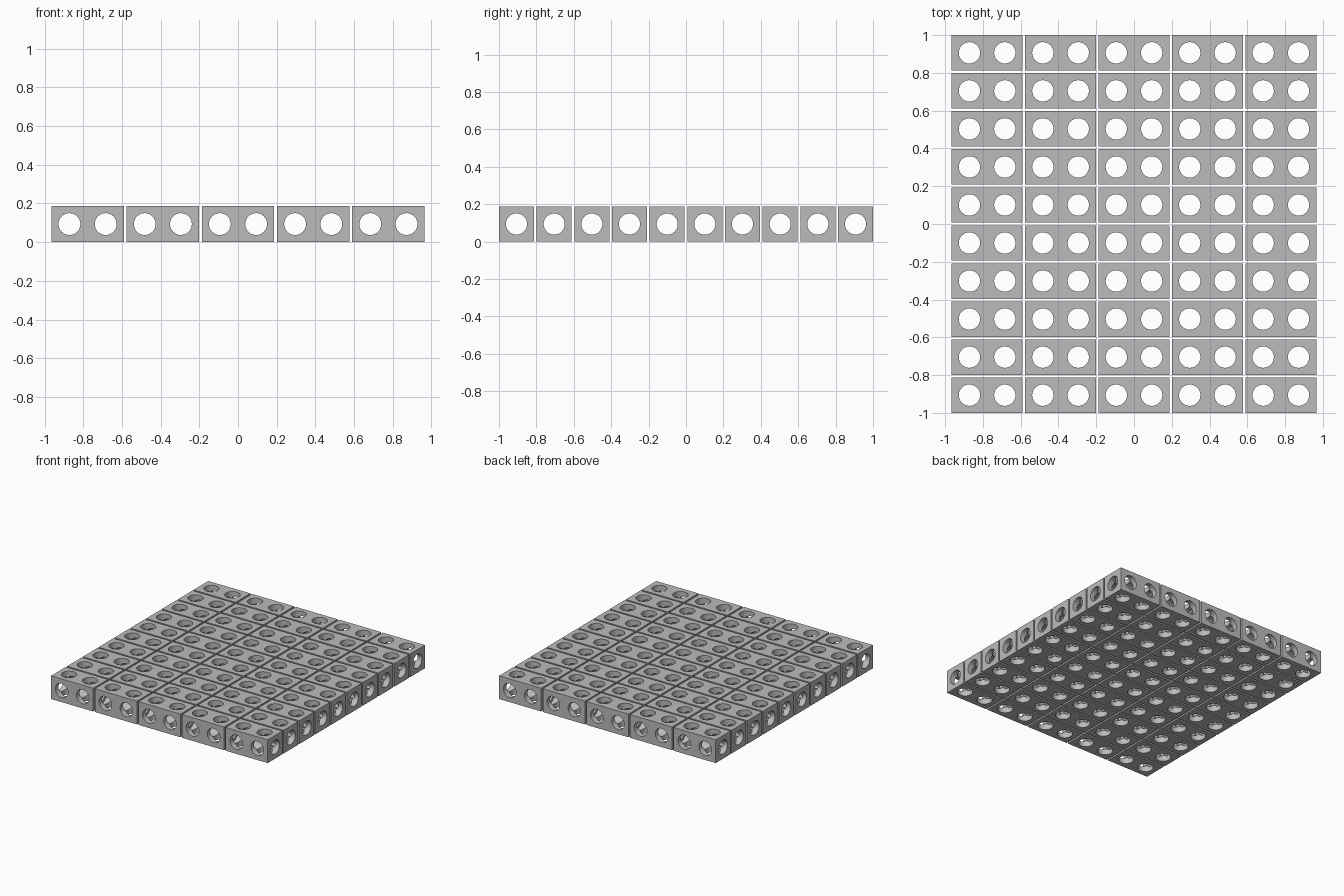
import bpy, math

if "Cube" in bpy.data.objects:
    bpy.data.objects.remove(bpy.data.objects["Cube"])

U = 0.1874          # edge of one cube cell
GAP = 0.014         # space between blocks
R = 0.0565          # hole radius
COLS, ROWS = 5, 10

steel = bpy.data.materials.new("plain grey")
steel.diffuse_color = (0.5, 0.5, 0.5, 1)
steel.use_nodes = True
steel.node_tree.nodes["Principled BSDF"].inputs["Base Color"].default_value = steel.diffuse_color


def drill(name, x, rot, length):
    """Hidden cylinder used to bore one round hole."""
    bpy.ops.mesh.primitive_cylinder_add(vertices=32, radius=R, depth=length,
                                        location=(x, 0, U / 2), rotation=rot)
    ob = bpy.context.object
    ob.name = name
    ob.hide_render = True
    return ob


# Double block: two cube cells side by side
bpy.ops.mesh.primitive_cube_add(size=1, location=(0, 0, U / 2))
block = bpy.context.object
block.name = "block"
block.scale = (2 * U, U, U)
bpy.ops.object.transform_apply(location=True, rotation=True, scale=True)
block.data.materials.append(steel)

# Bores along the length, and through each cell front to back and top to bottom
q = math.pi / 2
drills = [drill("long_drill", 0, (0, q, 0), 3 * U)]
for x in (-U / 2, U / 2):
    drills.append(drill("depth_drill", x, (q, 0, 0), 2 * U))
    drills.append(drill("upright_drill", x, (0, 0, 0), 2 * U))
for d in drills:
    m = block.modifiers.new("bore", 'BOOLEAN')
    m.object = d
    m.operation = 'DIFFERENCE'
    m.solver = 'EXACT'

# Bake the bored block and drop the drills
bpy.context.view_layer.update()
deps = bpy.context.evaluated_depsgraph_get()
mesh = bpy.data.meshes.new_from_object(block.evaluated_get(deps))
mesh.materials.clear()
mesh.materials.append(steel)
for p in mesh.polygons:
    p.material_index = 0
block.modifiers.clear()
block.data = mesh
for d in drills:
    bpy.data.objects.remove(d)
bpy.ops.object.select_all(action='DESELECT')
block.select_set(True)
bpy.context.view_layer.objects.active = block
bpy.ops.object.shade_smooth_by_angle(angle=math.radians(30))

# Lay the blocks out in a flat grid
for i in range(COLS):
    for j in range(ROWS):
        ob = block if i == j == 0 else block.copy()
        if ob is not block:
            bpy.context.collection.objects.link(ob)
        ob.name = f"block_{i + 1}_{j + 1}"
        ob.location = ((i - (COLS - 1) / 2) * (2 * U + GAP),
                       (j - (ROWS - 1) / 2) * (U + GAP), 0)
